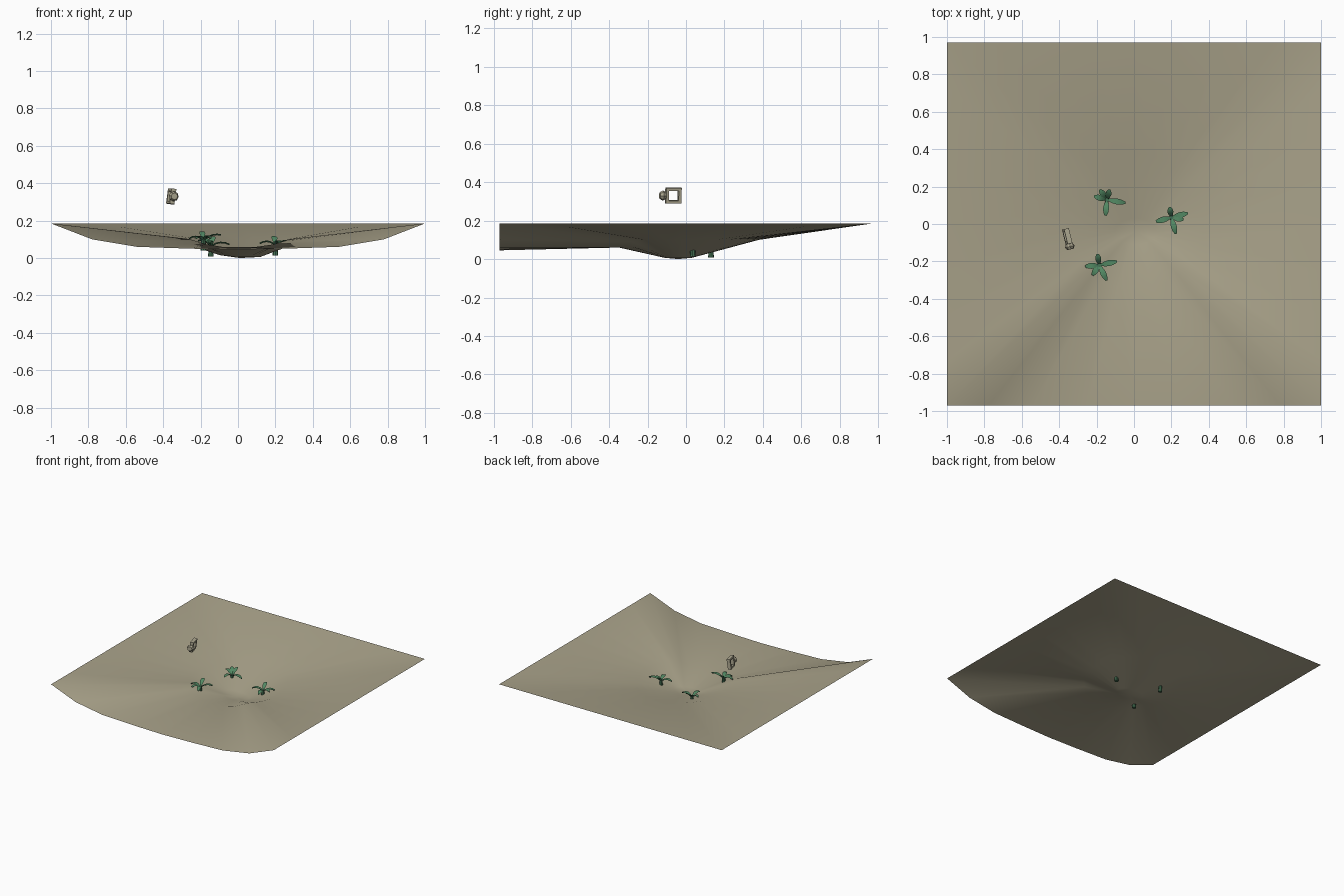
import bpy, bmesh, math
from mathutils import Vector, Matrix

if "Cube" in bpy.data.objects:
    bpy.data.objects.remove(bpy.data.objects["Cube"])


def material(name, rgb):
    m = bpy.data.materials.new(name)
    m.diffuse_color = (*rgb, 1)
    m.use_nodes = True
    m.node_tree.nodes["Principled BSDF"].inputs["Base Color"].default_value = m.diffuse_color
    return m


SAND = material("sand", (0.40, 0.365, 0.255))
LEAF = material("leaf green", (0.085, 0.25, 0.125))
STEM = material("stem green", (0.06, 0.17, 0.09))
STONE = material("pale stone", (0.42, 0.39, 0.28))


def make_object(name, bm, mats, smooth=None):
    bmesh.ops.recalc_face_normals(bm, faces=bm.faces)
    me = bpy.data.meshes.new(name)
    bm.to_mesh(me)
    bm.free()
    for m in mats:
        me.materials.append(m)
    ob = bpy.data.objects.new(name, me)
    bpy.context.collection.objects.link(ob)
    if smooth:
        bpy.ops.object.select_all(action='DESELECT')
        ob.select_set(True)
        bpy.context.view_layer.objects.active = ob
        bpy.ops.object.shade_smooth_by_angle(angle=math.radians(smooth))
    return ob


# Ground sheet: a shallow pit with spokes running out to a rectangular border
def build_ground():
    D = 0.97
    front = [(-1, .185), (-.78, .10), (-.54, .06), (-.25, .05), (0, .045),
             (.25, .05), (.54, .06), (.78, .10)]
    steps = [-1, -.75, -.5, -.25, 0, .25, .5, .75]
    border = [Vector((x, -D, z)) for x, z in front]
    border += [Vector((1, D * t, .185)) for t in steps]
    border += [Vector((-t, D, .185)) for t in steps]
    border += [Vector((-1, -D * t, .185)) for t in steps]
    cx, cy = 0.01, -0.04
    bm = bmesh.new()
    rings = [[], [], []]
    for p in border:
        d = Vector((p.x - cx, p.y - cy)).normalized()
        floor = Vector((cx + .11 * d.x, cy + .07 * d.y, .006 - .05 * min(0, d.x) * .2))
        dip = min(1, max(0, (-d.y - .7) / .25))
        ry = .42 if d.y > 0 else .31
        lip = Vector((cx + .36 * d.x, cy + ry * d.y, .10 - .04 * dip))
        for ring, q in zip(rings, (floor, lip, p)):
            ring.append(bm.verts.new(q))
    hub = bm.verts.new((cx, cy, 0))
    n = len(border)
    for i in range(n):
        j = (i + 1) % n
        bm.faces.new((hub, rings[0][i], rings[0][j]))
        for a, b in zip(rings, rings[1:]):
            bm.faces.new((a[i], b[i], b[j], a[j]))
    make_object("ground", bm, [SAND], 60)


# One leaf: flattened diamond sections along an arched path
def add_leaf(bm, angle, length, rise, droop, width):
    rot = Matrix.Rotation(angle, 3, 'Z')
    prev = None
    widths = (.35, .8, 1, .85, .35)
    for k, w in enumerate(widths):
        t = k / (len(widths) - 1)
        c = Vector((.006 + length * t, 0, .06 + rise * t - droop * t * t))
        w *= width / 2
        ring = [bm.verts.new(rot @ (c + Vector(o))) for o in
                ((0, -w, .003), (0, 0, -.005), (0, w, .003), (0, 0, .003))]
        if prev:
            for i in range(4):
                j = (i + 1) % 4
                bm.faces.new((prev[i], prev[j], ring[j], ring[i]))
        else:
            bm.faces.new(ring)
        prev = ring
    bm.faces.new(prev)


# Plant: tapered stem with five leaves, one nearly upright
def build_plant(name, loc, leaves):
    bm = bmesh.new()
    bmesh.ops.create_cone(bm, cap_ends=True, segments=8, radius1=.015, radius2=.011,
                          depth=.066, matrix=Matrix.Translation((0, 0, .033)))
    for f in bm.faces:
        f.material_index = 1
    for deg, length, rise, droop in leaves:
        add_leaf(bm, math.radians(deg), length, rise, droop, .032)
    ob = make_object(name, bm, [LEAF, STEM], 35)
    ob.location = loc


build_ground()
build_plant("back_plant", (-.145, .13, .008),
            [(-10, .095, .06, .055), (-95, .08, .07, .055), (165, .065, .08, .055),
             (125, .06, .075, .04), (75, .05, .08, .035)])
build_plant("right_plant", (.2, .035, .014),
            [(15, .085, .06, .045), (-75, .085, .06, .055), (195, .08, .06, .055),
             (100, .05, .085, .045), (-10, .06, .05, .04)])
build_plant("front_plant", (-.185, -.22, .04),
            [(12, .09, .07, .045), (-65, .085, .06, .055), (185, .07, .06, .055),
             (100, .055, .08, .04), (235, .06, .05, .045)])

# Floating square band: four mitred sides around a square hole
tilt = (Matrix.Translation((-.357, -.066, .33))
        @ Matrix.Rotation(math.radians(14), 4, 'Z') @ Matrix.Rotation(math.radians(8), 4, 'Y'))
bm = bmesh.new()
loops = []
for x, r in ((-.013, .041), (.013, .041), (.013, .026), (-.013, .026)):
    loops.append([bm.verts.new((x, sy * r, sz * r))
                  for sy, sz in ((-1, -1), (1, -1), (1, 1), (-1, 1))])
for a in range(4):
    for i in range(4):
        A, B, j = loops[a], loops[(a + 1) % 4], (i + 1) % 4
        bm.faces.new((A[i], A[j], B[j], B[i]))
make_object("square_band", bm, [STONE]).matrix_world = tilt

# Faceted round head on the front of the band
bm = bmesh.new()
face_front = Matrix.Rotation(math.radians(90), 4, 'X')
for y, d, r1, r2 in ((-.048, .016, .018, .027), (-.064, .016, .027, .018)):
    bmesh.ops.create_cone(bm, cap_ends=True, segments=8, radius1=r1, radius2=r2, depth=d,
                          matrix=Matrix.Translation((0, y, 0)) @ face_front)
make_object("band_head", bm, [STONE]).matrix_world = tilt
